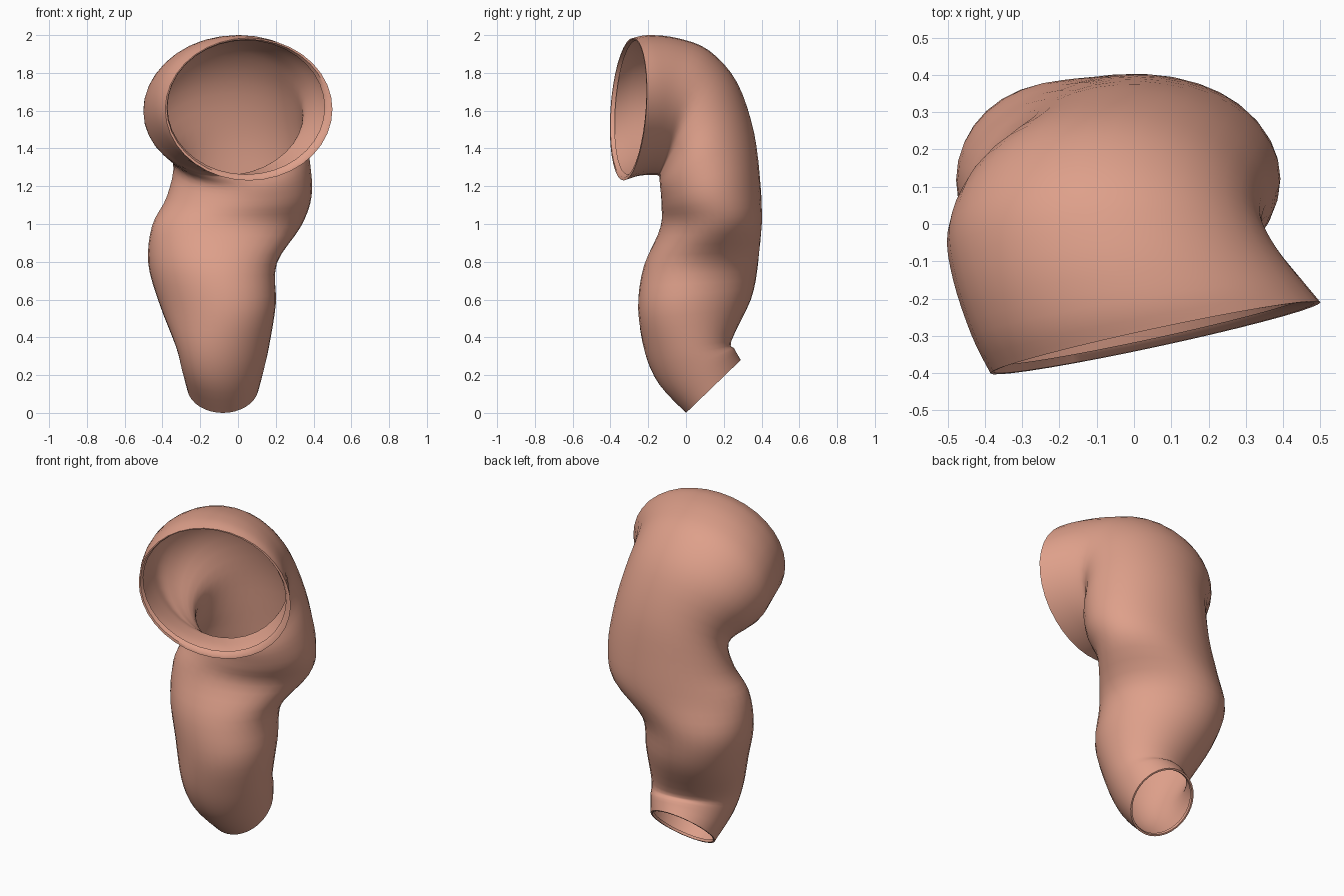
import bpy, bmesh, math
from mathutils import Vector

cube = bpy.data.objects.get("Cube")
if cube:
    bpy.data.objects.remove(cube)

SIDES, STEPS = 36, 4

# Cross-sections: outer-bend y, z; inner-bend y, z; min x; max x; sideways yaw
SECTIONS = [Vector(s) for s in (
    (-.28, 1.985, -.33, 1.23, -.385, .5, .095),
    (-.2, 2, -.25, 1.255, -.435, .45, .075),
    (-.05, 1.985, -.17, 1.26, -.485, .385, .04),
    (.12, 1.92, -.145, 1.255, -.5, .345, .01),
    (.27, 1.75, -.14, 1.24, -.45, .35, -.02),
    (.36, 1.48, -.135, 1.19, -.345, .38, -.03),
    (.395, 1.2, -.13, 1.1, -.375, .39, 0),
    (.4, 1, -.135, .98, -.455, .335, .03),
    (.38, .8, -.22, .78, -.475, .205, -.04),
    (.34, .6, -.25, .55, -.415, .2, -.045),
    (.24, .38, -.22, .33, -.33, .165, .02),
    (.255, .34, -.14, .15, -.3, .14, .03),
    (.29, .28, 0, 0, -.27, .11, 0),
)]


def blend(a, b, c, d, t):
    """Smooth curve through b and c."""
    return (b * 2 + (c - a) * t + (a * 2 - b * 5 + c * 4 - d) * t * t
            + (b * 3 - a - c * 3 + d) * t ** 3) / 2


def ring_points(s, scale=1, shift=Vector((0, 0, 0))):
    """Ellipse through the outer, inner and side extents of a section."""
    by, bz, fy, fz, left, right, yaw = s
    centre = Vector(((left + right) / 2, (by + fy) / 2, (bz + fz) / 2))
    u = Vector(((right - left) / 2, yaw, 0)) * scale
    v = Vector((0, (by - fy) / 2, (bz - fz) / 2)) * scale
    angles = [math.tau * k / SIDES for k in range(SIDES)]
    return [centre + shift + u * math.cos(a) + v * math.sin(a) for a in angles]


def loft(bm, rings):
    loops = [[bm.verts.new(p) for p in ring] for ring in rings]
    for low, high in zip(loops, loops[1:]):
        for k in range(SIDES):
            n = (k + 1) % SIDES
            bm.faces.new((low[k], high[k], high[n], low[n]))


def make_part(name, rings, material):
    bm = bmesh.new()
    loft(bm, rings)
    mesh = bpy.data.meshes.new(name)
    bm.to_mesh(mesh)
    bm.free()
    mesh.materials.append(material)
    obj = bpy.data.objects.new(name, mesh)
    bpy.context.collection.objects.link(obj)
    bpy.ops.object.select_all(action="DESELECT")
    obj.select_set(True)
    bpy.context.view_layer.objects.active = obj
    bpy.ops.object.shade_smooth_by_angle(angle=math.radians(50))


# Single warm skin-like colour
clay = bpy.data.materials.new("warm_pink_clay")
colour = (.73, .35, .255, 1)
clay.diffuse_color = colour
clay.use_nodes = True
clay.node_tree.nodes["Principled BSDF"].inputs["Base Color"].default_value = colour

# Bent sleeve, open at both ends
last = len(SECTIONS) - 1
rings = []
for i in range(last):
    a, b = SECTIONS[max(i - 1, 0)], SECTIONS[i]
    c, d = SECTIONS[i + 1], SECTIONS[min(i + 2, last)]
    rings += [ring_points(blend(a, b, c, d, j / STEPS)) for j in range(STEPS)]
rings.append(ring_points(SECTIONS[last]))
make_part("bent_sleeve", rings, clay)

# Turned-in lips at the two openings
wide, narrow = SECTIONS[0], SECTIONS[last]
make_part("upper_lip", [ring_points(wide, .94, Vector((-.015, .02, .01))),
                        ring_points(wide, .97, Vector((-.005, 0, .005))),
                        ring_points(wide)], clay)
make_part("lower_lip", [ring_points(narrow),
                        ring_points(narrow, .95),
                        ring_points(narrow, .93, Vector((0, -.01, .01)))], clay)
